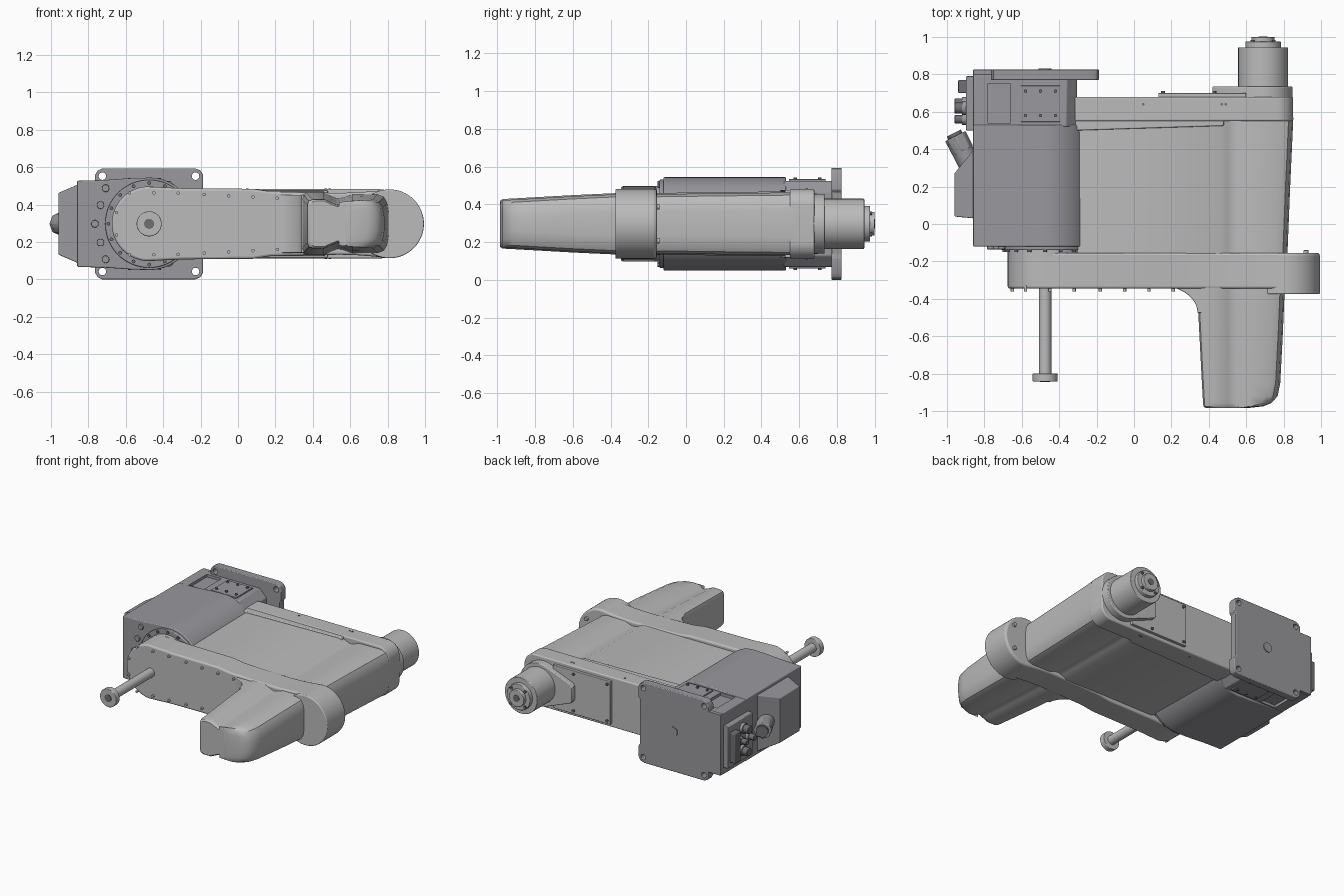
import bpy, bmesh
from math import sin, cos, pi, radians
from mathutils import Vector

if "Cube" in bpy.data.objects:
    bpy.data.objects.remove(bpy.data.objects["Cube"])

MID = 0.297      # height of the mirror plane
AXIS = -0.475    # x of the shaft and base axis


def material(name, rgb):
    m = bpy.data.materials.new(name)
    m.use_nodes = True
    m.diffuse_color = (*rgb, 1)
    m.node_tree.nodes["Principled BSDF"].inputs["Base Color"].default_value = (*rgb, 1)
    return m


LIGHT = material("light grey", (0.5, 0.5, 0.5))
DARK = material("base grey", (0.32, 0.315, 0.34))
BLACK = material("connector grey", (0.16, 0.16, 0.17))


def loft(name, rings, mat, bevel=0.0):
    """Skin a list of equal-length rings and cap both ends."""
    bm = bmesh.new()
    loops = [[bm.verts.new(p) for p in ring] for ring in rings]
    n = len(loops[0])
    for a, b in zip(loops, loops[1:]):
        for i in range(n):
            bm.faces.new((a[i], a[(i + 1) % n], b[(i + 1) % n], b[i]))
    bm.faces.new(loops[0])
    bm.faces.new(loops[-1])
    bmesh.ops.recalc_face_normals(bm, faces=bm.faces)
    me = bpy.data.meshes.new(name)
    bm.to_mesh(me)
    bm.free()
    me.materials.append(mat)
    ob = bpy.data.objects.new(name, me)
    bpy.context.collection.objects.link(ob)
    if bevel:
        mod = ob.modifiers.new("Bevel", "BEVEL")
        mod.width, mod.segments, mod.angle_limit = bevel, 3, radians(40)
    return ob


def prism_y(name, pts, y0, y1, mat, bevel=0.0):
    return loft(name, [[(x, y, z) for x, z in pts] for y in (y0, y1)], mat, bevel)


def prism_z(name, pts, z0, z1, mat, bevel=0.0):
    return loft(name, [[(x, y, z) for x, y in pts] for z in (z0, z1)], mat, bevel)


def rod(name, a, b, r, mat, bevel=0.0, sides=48):
    a, b = Vector(a), Vector(b)
    q = (b - a).to_track_quat("Z", "Y")
    circle = [q @ Vector((r * cos(2 * pi * i / sides), r * sin(2 * pi * i / sides), 0))
              for i in range(sides)]
    return loft(name, [[c + e for c in circle] for e in (a, b)], mat, bevel)


def rod_y(name, x, z, y0, y1, r, mat, bevel=0.0, sides=48):
    return rod(name, (x, y0, z), (x, y1, z), r, mat, bevel, sides)


def box(name, x, y, z, mat, bevel=0.0):
    return prism_z(name, [(x[0], y[0]), (x[1], y[0]), (x[1], y[1]), (x[0], y[1])], *z, mat, bevel)


def arc(cx, r, a0, a1, n=16):
    """Arc points as (x, height above the mirror plane)."""
    return [(cx + r * cos(radians(a0 + (a1 - a0) * i / n)),
             r * sin(radians(a0 + (a1 - a0) * i / n))) for i in range(n + 1)]


def mirror(half):
    """Close an upper half outline with its reflection below the mirror plane."""
    return [(x, MID + h) for x, h in half] + [(x, MID - h) for x, h in reversed(half) if h > 1e-5]


def cut(target, cutter):
    cutter.hide_render = True
    cutter.hide_viewport = True
    mod = target.modifiers.new("Cut", "BOOLEAN")
    mod.object, mod.operation, mod.solver = cutter, "DIFFERENCE", "EXACT"


# Base body: flat left side, round right side
prism_y("base_body", mirror([(-0.86, 0.23), (-0.7, 0.235), (-0.56, 0.245)]
        + arc(AXIS, 0.247, 95, 36)), -0.12, 0.53, DARK, 0.006)
rear = prism_y("base_rear", mirror([(-0.86, 0.228), (-0.36, 0.228), (-0.305, 0.17)]),
               0.52, 0.8, DARK, 0.006)
for side in (-1, 1):
    z = MID + side * 0.228
    cut(rear, box("recess_cutter", (-0.78, -0.66), (0.54, 0.75), (z - 0.02, z + 0.02), DARK))
    box("access_plate", (-0.605, -0.395), (0.545, 0.74), (z - 0.009, z + 0.009), DARK, 0.004)
    for x in (-0.58, -0.5, -0.42):
        for y in (0.58, 0.71):
            rod("access_bolt", (x, y, z), (x, y, z + side * 0.018), 0.009, BLACK, sides=12)

# Mounting flange with corner holes
flange = prism_y("mounting_flange", mirror([(-0.765, 0.18), (-0.765, 0.26), (-0.75, 0.285),
                 (-0.725, 0.297), (-0.23, 0.297), (-0.2, 0.285), (-0.187, 0.26), (-0.187, 0.18),
                 (-0.2, 0.165)]), 0.77, 0.825, DARK, 0.005)
for x in (-0.725, -0.227):
    for s in (-1, 1):
        cut(flange, rod_y("flange_hole_cutter", x, MID + s * 0.255, 0.7, 0.9, 0.02, DARK, sides=24))
rod_y("flange_hub", AXIS, MID, 0.82, 0.832, 0.035, DARK)
prism_y("rear_cover", mirror([(-0.86, 0.225), (-0.74, 0.225)]), 0.79, 0.825, DARK, 0.004)

# Joint ring and bolts on the base front
rod_y("joint_ring", AXIS, MID, -0.14, -0.11, 0.235, DARK, 0.005, 64)
rod_y("joint_collar", AXIS, MID, -0.17, -0.13, 0.2, LIGHT, 0, 64)
for i in range(16):
    a = 2 * pi * i / 16
    rod_y("ring_bolt", AXIS + 0.218 * cos(a), MID + 0.218 * sin(a), -0.15, -0.13, 0.01, BLACK, 0, 12)
for h in (-0.19, -0.1, 0, 0.1, 0.19):
    rod_y("front_bolt", -0.765 + abs(h) * 0.3, MID + h, -0.135, -0.11, 0.02, DARK, 0.003, 20)

# Cable box on the left side of the base, narrowing outwards
outer, inner = -0.96, -0.855
loft("cable_box", [[(outer, 0.04, MID - 0.165), (outer, 0.27, MID - 0.165),
                    (outer, 0.27, MID + 0.165), (outer, 0.04, MID + 0.165)],
                   [(inner, 0.03, MID - 0.21), (inner, 0.4, MID - 0.21),
                    (inner, 0.4, MID + 0.21), (inner, 0.03, MID + 0.21)]], DARK, 0.005)
rod("cable_gland", (-0.86, 0.28, MID), (-0.945, 0.445, MID), 0.058, DARK, 0.004, 32)
rod("gland_nut", (-0.915, 0.39, MID), (-0.955, 0.47, MID), 0.062, DARK, 0.006, 8)
rod("gland_mouth", (-0.95, 0.46, MID), (-0.963, 0.486, MID), 0.042, BLACK, 0, 32)

# Connector panel
box("connector_panel", (-0.898, -0.85), (0.5, 0.79), (0.12, 0.43), DARK, 0.005)
box("main_connector", (-0.94, -0.89), (0.7, 0.77), (0.16, 0.38), BLACK, 0.006)
for y, z, r in ((0.63, 0.2, 0.03), (0.62, 0.36, 0.03), (0.56, 0.28, 0.022), (0.65, 0.28, 0.02)):
    rod("socket", (-0.89, y, z), (-0.96, y, z), r, BLACK, 0.004, 20)
    rod("socket_collar", (-0.89, y, z), (-0.92, y, z), r + 0.008, DARK, 0.003, 20)

# Flat arm with round ends
arm_half = (arc(AXIS, 0.2, 180, 95) + [(-0.3, 0.19), (0.08, 0.187), (0.17, 0.173), (0.35, 0.168),
            (0.55, 0.165), (0.64, 0.168), (0.72, 0.174)] + arc(0.81, 0.183, 98, 0, 20))
prism_y("arm", mirror(arm_half), -0.345, -0.155, LIGHT, 0.012)
rod_y("arm_end_drum", 0.81, MID, -0.375, -0.165, 0.184, LIGHT, 0.006, 64)
for x in (-0.65, -0.58, -0.45, -0.32, -0.18, -0.05, 0.08, 0.21):
    h = 0.06 if x < -0.6 else 0.165 - max(0, x + 0.35) * 0.05
    for s in (-1, 1):
        rod_y("arm_bolt", x, MID + s * h, -0.36, -0.33, 0.009, LIGHT, 0, 12)
for s in (-1, 1):
    rod_y("drum_bolt", 0.92, MID + s * 0.09, -0.17, -0.14, 0.014, LIGHT, 0.003, 16)


# Shared cross-section of the housings, with a groove along top and bottom
def section(y, left, right, h):
    half = [(left, h - 0.03), (left + 0.008, h - 0.008), (left + 0.03, h), (0.46, h),
            (0.5, h - 0.018), (0.53, h - 0.03), (0.56, h - 0.026), (0.61, h - 0.008),
            (right - 0.06, h - 0.006), (right - 0.025, h - 0.02), (right - 0.008, h - 0.05),
            (right, h - 0.1)]
    n = len(half)
    half = [(min(x, right - 0.006 * (n - 1 - i)), v) for i, (x, v) in enumerate(half)]
    return [(x, y, z) for x, z in mirror(half)]


# Main housing between arm and drive end
loft("main_housing", [section(-0.17, -0.31, 0.82, 0.163), section(0.2, -0.31, 0.835, 0.168),
                      section(0.57, -0.31, 0.852, 0.172)], LIGHT)
corner = [(0.85 - 0.09 + x, 0.095 + v) for x, v in arc(0, 0.09, 90, 0, 8)]
prism_y("housing_rim", mirror([(-0.315, 0.185)] + corner), 0.55, 0.68, LIGHT, 0.008)
loft("rim_step", [[(x, y + 0.025 * (x > 0), z) for x, z in mirror([(-0.315, 0.18), (0.48, 0.18)])]
                  for y in (0.5, 0.57)], LIGHT, 0.006)
for x in (0.05, 0.47, 0.49):
    for s in (-1, 1):
        z = MID + s * 0.18
        rod("rim_screw", (x, 0.64, z), (x, 0.64, z + s * 0.008), 0.007, BLACK, 0, 12)

# Forward nose cover with a rounded end and fillet to the arm
loft("nose_cover", [section(-0.3, 0.335, 0.808, 0.166), section(-0.6, 0.35, 0.795, 0.152),
                    section(-0.85, 0.363, 0.782, 0.138), section(-0.92, 0.367, 0.768, 0.134),
                    section(-0.957, 0.369, 0.735, 0.132), section(-0.975, 0.371, 0.69, 0.13),
                    section(-0.985, 0.385, 0.6, 0.122)], LIGHT)
fillet = [(0.14 + 0.2 * sin(radians(a)), -0.475 + 0.145 * cos(radians(a))) for a in range(0, 91, 10)]
prism_z("nose_fillet", fillet + [(0.38, -0.475), (0.38, -0.32), (0.14, -0.32)],
        MID - 0.155, MID + 0.155, LIGHT, 0.01)

# Rear cover plate, motor mount and motor
prism_y("rear_plate", mirror([(0.13, 0.16), (0.6, 0.16)]), 0.67, 0.7, LIGHT, 0.004)
for x in (0.155, 0.43):
    for s in (-1, 1):
        rod_y("plate_bolt", x, MID + s * 0.135, 0.69, 0.71, 0.01, BLACK, 0, 12)
prism_y("motor_mount", mirror([(0.42, 0.05), (0.435, 0.07)] + arc(0.69, 0.158, 110, 0)),
        0.67, 0.735, LIGHT, 0.005)
rod_y("motor", 0.69, MID, 0.73, 0.945, 0.133, LIGHT, 0.004, 64)
rod_y("motor_cap", 0.69, MID, 0.94, 0.975, 0.095, LIGHT, 0.004)
rod_y("motor_hub", 0.69, MID, 0.97, 1.0, 0.062, LIGHT, 0.004)
rod_y("motor_bore", 0.69, MID, 0.995, 1.003, 0.025, BLACK, 0, 24)
for i in range(4):
    a = pi / 4 + i * pi / 2
    rod_y("motor_bolt", 0.69 + 0.08 * cos(a), MID + 0.08 * sin(a), 0.97, 0.985, 0.01, BLACK, 0, 12)

# Tool shaft and its end cap
rod_y("tool_shaft", AXIS, MID, -0.82, -0.34, 0.033, LIGHT, 0, 32)
rod_y("shaft_cap", AXIS, MID, -0.842, -0.8, 0.067, LIGHT, 0.004)
rod_y("shaft_bore", AXIS, MID, -0.846, -0.84, 0.027, BLACK, 0, 24)

# Smooth the curved surfaces and keep edges sharp
bpy.ops.object.select_all(action="DESELECT")
for ob in bpy.context.collection.objects:
    if ob.type == "MESH" and not ob.hide_render:
        ob.select_set(True)
        bpy.context.view_layer.objects.active = ob
bpy.ops.object.shade_smooth_by_angle(angle=radians(32))
